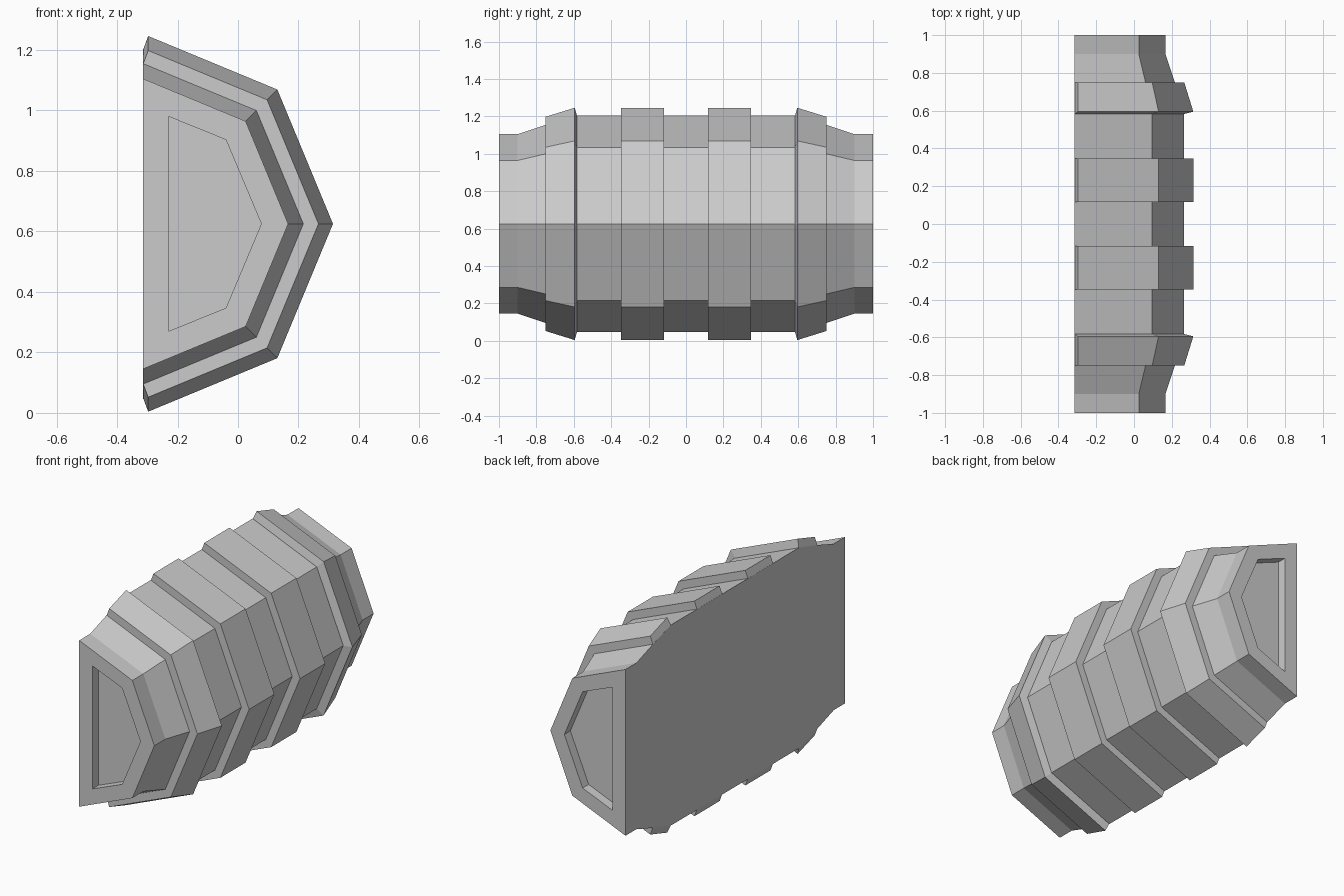
import bpy, bmesh, math

if "Cube" in bpy.data.objects:
    bpy.data.objects.remove(bpy.data.objects["Cube"])

X0, ZC = -0.314, 0.625      # flat back plane and axis height


def half_octagon(r, clip=0.0):
    """Five points of a half octagon, its two ends trimmed away from the back plane."""
    pts = []
    for i in range(5):
        a = math.radians(90 - 45 * i)
        x, z = X0 + r * math.cos(a), ZC + r * math.sin(a)
        if i in (0, 4):
            x = X0 + clip
            z -= math.copysign(clip * math.tan(math.pi / 8), z - ZC)
        pts.append((x, z))
    return pts


def loft(name, sections, mirror=False):
    """Skin closed sections [(y, points)] and cap both ends."""
    bm = bmesh.new()
    rings = [[bm.verts.new((x, y, z)) for x, z in pts] for y, pts in sections]
    for a, b in zip(rings, rings[1:]):
        n = len(a)
        for i in range(n):
            j = (i + 1) % n
            bm.faces.new((a[i], a[j], b[j], b[i]))
    bm.faces.new(rings[0])
    bm.faces.new(rings[-1][::-1])
    bmesh.ops.recalc_face_normals(bm, faces=bm.faces[:])
    mesh = bpy.data.meshes.new(name)
    bm.to_mesh(mesh)
    bm.free()
    obj = bpy.data.objects.new(name, mesh)
    bpy.context.collection.objects.link(obj)
    if mirror:
        mod = obj.modifiers.new("mirror", 'MIRROR')
        mod.use_axis = (False, True, False)
        mod.use_mirror_merge = False
    return obj


def band(r_out, r_in, clip=0.017):
    """Raised strip wrapped around the body."""
    return half_octagon(r_out, clip) + half_octagon(r_in)[::-1]


# Body with tapered ends and a shallow recess in each end
recess = [(-0.23, 0.98), (-0.04, 0.903), (0.077, ZC), (-0.04, 0.347), (-0.23, 0.27)]
half = [(0.945, recess), (1.0, recess)]
half += [(y, half_octagon(r)) for y, r in ((1.0, 0.48), (0.9, 0.48), (0.75, 0.53), (0.58, 0.579))]
loft("barrel_body", [(-y, p) for y, p in half] + half[::-1])

# Straight raised bands around the middle
loft("middle_band", [(0.117, band(0.628, 0.575)), (0.347, band(0.628, 0.575))], mirror=True)

# Flared collars near the ends
loft("end_collar", [(0.75, band(0.58, 0.528)),
                    (0.595, band(0.628, 0.572)),
                    (0.583, band(0.58, 0.574, 0.002))], mirror=True)
